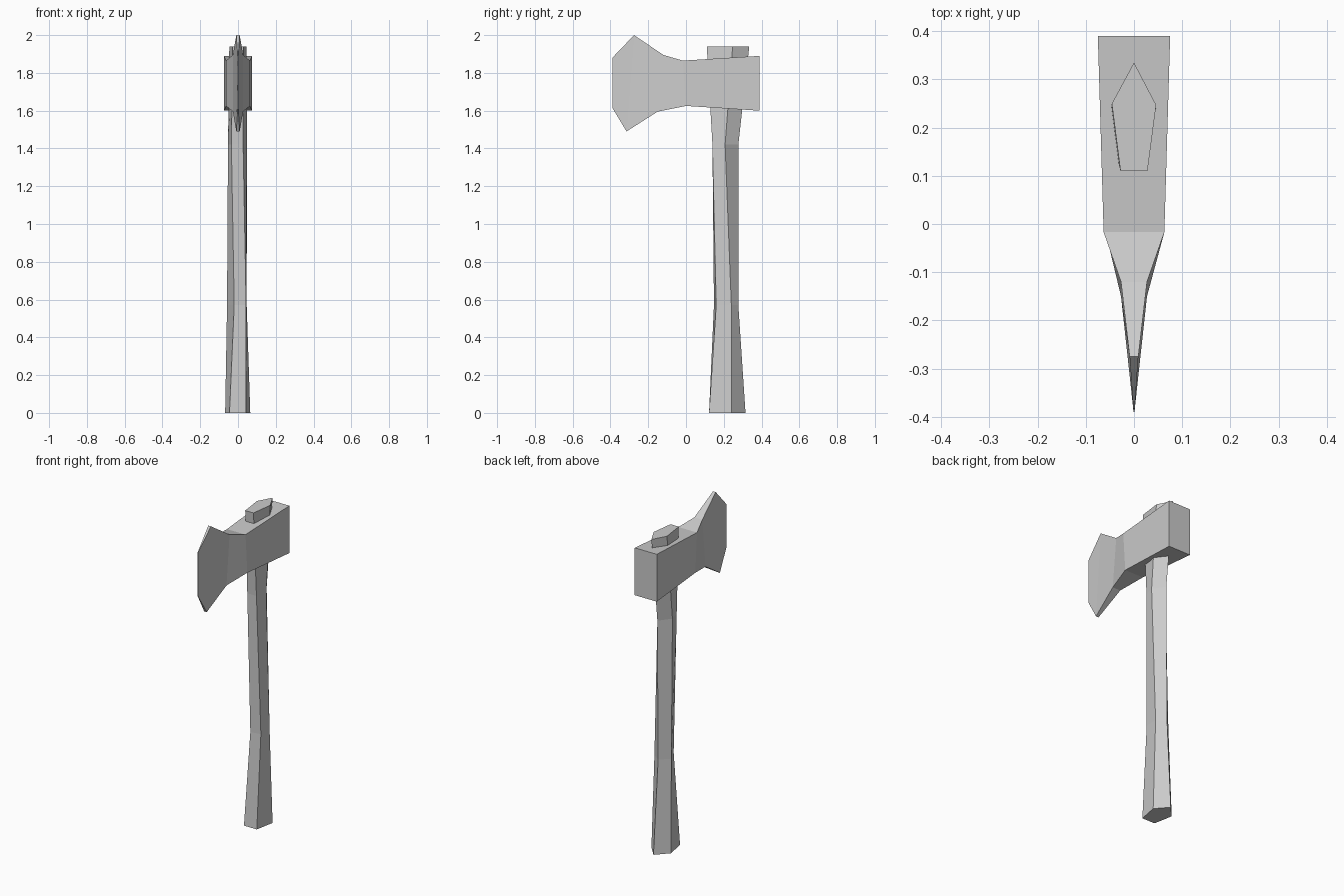
import bpy
import bmesh

if "Cube" in bpy.data.objects:
    bpy.data.objects.remove(bpy.data.objects["Cube"])


def loft(name, rings):
    """Join equal-sized rings of points into a closed, flat-shaded solid."""
    bm = bmesh.new()
    loops = [[bm.verts.new(p) for p in ring] for ring in rings]
    n = len(loops[0])
    for a, b in zip(loops, loops[1:]):
        for i in range(n):
            j = (i + 1) % n
            bm.faces.new((a[i], a[j], b[j], b[i]))
    bm.faces.new(loops[0])
    bm.faces.new(loops[-1])
    bmesh.ops.remove_doubles(bm, verts=bm.verts, dist=0.0005)
    bmesh.ops.recalc_face_normals(bm, faces=bm.faces)
    mesh = bpy.data.meshes.new(name)
    bm.to_mesh(mesh)
    bm.free()
    obj = bpy.data.objects.new(name, mesh)
    bpy.context.collection.objects.link(obj)
    return obj


# Axe head: sections from poll to cutting edge
# (half width, top y, top z, bottom y, bottom z)
head_sections = [
    (0.075, 0.39, 1.89, 0.39, 1.60),
    (0.063, -0.017, 1.865, 0.0, 1.625),
    (0.027, -0.12, 1.895, -0.15, 1.595),
    (0.009, -0.275, 2.00, -0.315, 1.49),
    (0.001, -0.39, 1.88, -0.39, 1.615),
]
loft("axe_head", [
    [(-w, ty, tz), (w, ty, tz), (w, by, bz), (-w, by, bz)]
    for w, ty, tz, by, bz in head_sections
])

# Handle: five-sided sections, flared at the foot and through the head
# z, then (x, y): front left, front right, side right, back, side left
handle_sections = [
    (0.0, [(-0.045, 0.122), (0.042, 0.122), (0.065, 0.242), (0.0, 0.315), (-0.068, 0.242)]),
    (0.57, [(-0.02, 0.148), (0.043, 0.16), (0.046, 0.24), (-0.005, 0.277), (-0.058, 0.225)]),
    (1.42, [(-0.035, 0.14), (0.027, 0.14), (0.047, 0.207), (0.0, 0.277), (-0.053, 0.207)]),
    (1.94, [(-0.028, 0.11), (0.028, 0.11), (0.046, 0.247), (0.0, 0.335), (-0.046, 0.25)]),
]
loft("handle", [[(x, y, z) for x, y in ring] for z, ring in handle_sections])
